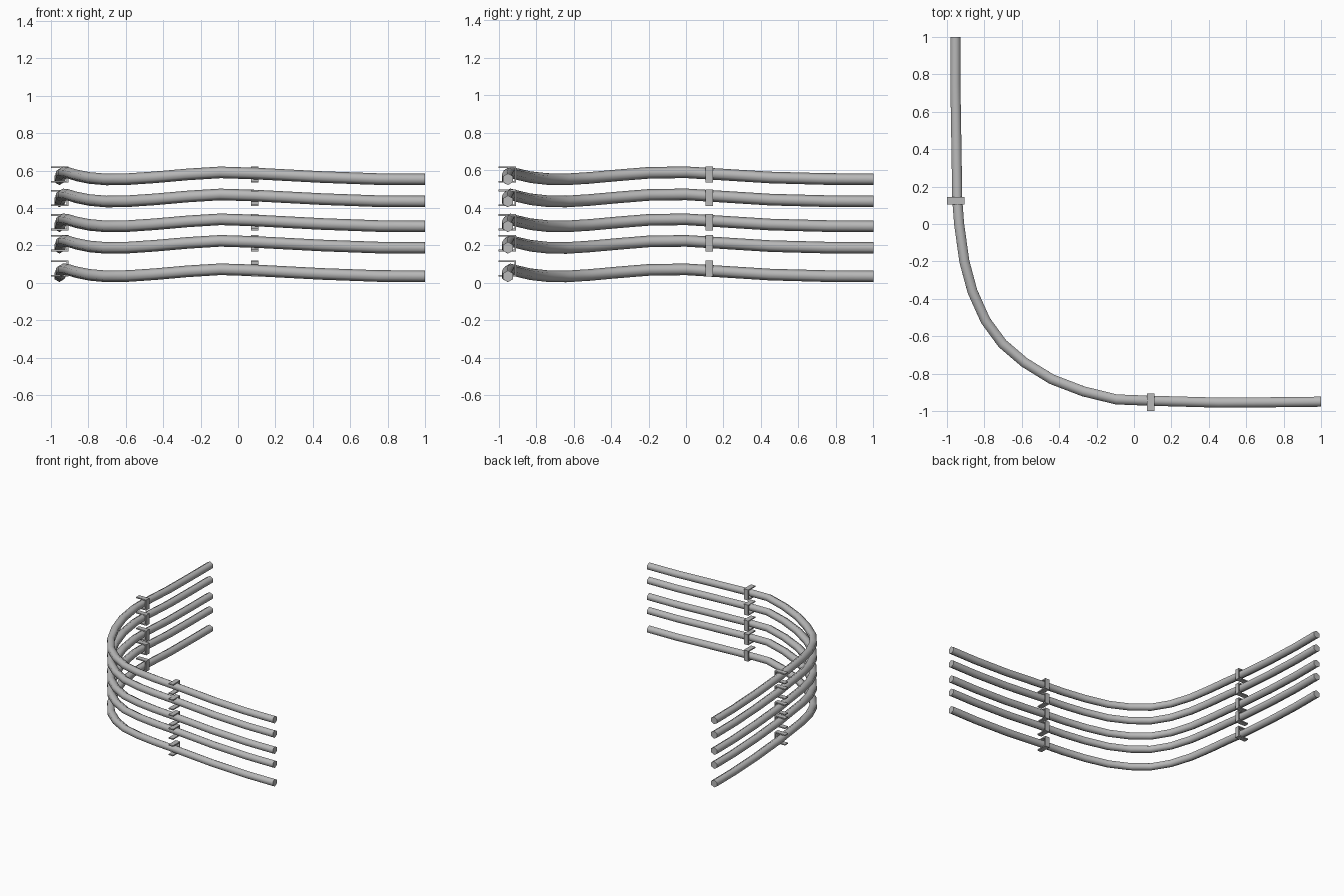
import bpy
import bmesh
from math import cos, sin, tau
from mathutils import Vector

cube = bpy.data.objects.get("Cube")
if cube:
    bpy.data.objects.remove(cube, do_unlink=True)

grey = bpy.data.materials.new("steel grey")
grey.use_nodes = True
COLOUR = (0.48, 0.48, 0.48, 1)
grey.diffuse_color = COLOUR
grey.node_tree.nodes["Principled BSDF"].inputs["Base Color"].default_value = COLOUR

RADIUS = 0.031
SIDES = 6
# Bend centreline of the lowest pipe
PATH = [Vector(p) for p in (
    (-.955, 1, .035), (-.955, .75, .036), (-.95, .45, .044), (-.945, .13, .064),
    (-.935, 0, .072), (-.907, -.2, .069), (-.864, -.36, .056), (-.794, -.516, .042),
    (-.703, -.64, .034), (-.586, -.74, .036), (-.44, -.83, .046), (-.27, -.895, .061),
    (-.094, -.938, .072), (.09, -.945, .066), (.45, -.955, .047), (.75, -.953, .036),
    (1, -.95, .035))]
PIPE_HEIGHTS = (0, .152, .267, .4, .518)
CLIP_HEIGHTS = (.033, .168, .28, .41, .535)


def make_object(name, bm):
    bmesh.ops.recalc_face_normals(bm, faces=bm.faces)
    mesh = bpy.data.meshes.new(name)
    bm.to_mesh(mesh)
    bm.free()
    mesh.materials.append(grey)
    obj = bpy.data.objects.new(name, mesh)
    bpy.context.collection.objects.link(obj)
    return obj


def make_pipe(name, lift):
    """Sweep a six-sided ring along the bend."""
    bm = bmesh.new()
    rings = []
    last = len(PATH) - 1
    for i, point in enumerate(PATH):
        along = PATH[min(i + 1, last)] - PATH[max(i - 1, 0)]
        if i in (0, last):
            along.z = 0
            if i == 0:
                along.x = 0
            else:
                along.y = 0
        along.normalize()
        side = along.cross(Vector((0, 0, 1))).normalized()
        up = side.cross(along)
        centre = point + Vector((0, 0, lift))
        rings.append([bm.verts.new(centre + RADIUS * (up * cos(tau * k / SIDES) + side * sin(tau * k / SIDES)))
                      for k in range(SIDES)])
    for a, b in zip(rings, rings[1:]):
        for k in range(SIDES):
            n = (k + 1) % SIDES
            bm.faces.new((a[k], a[n], b[n], b[k])).smooth = True
    # End caps stay flat
    for ring in (rings[0], rings[-1]):
        bm.faces.new(ring)
        for k in range(SIDES):
            bm.edges.get((ring[k], ring[(k + 1) % SIDES])).smooth = False
    return make_object(name, bm)


def make_clip(name, base, on_left_run):
    """C-shaped clip: inner plate with two arms reaching outward."""
    inner, outer, height, t, half = -.907, -1, .087, .009, .02
    profile = ((outer, 0), (inner, 0), (inner, height), (outer, height),
               (outer, height - t), (inner - t, height - t), (inner - t, t), (outer, t))
    bm = bmesh.new()
    ends = []
    for s in (-half, half):
        if on_left_run:
            ends.append([bm.verts.new((d, .125 + s, base + z)) for d, z in profile])
        else:
            ends.append([bm.verts.new((.09 + s, d, base + z)) for d, z in profile])
    for end in ends:
        bm.faces.new(end)
    n = len(profile)
    for k in range(n):
        m = (k + 1) % n
        bm.faces.new((ends[0][k], ends[0][m], ends[1][m], ends[1][k]))
    return make_object(name, bm)


for number, (lift, base) in enumerate(zip(PIPE_HEIGHTS, CLIP_HEIGHTS), 1):
    make_pipe(f"pipe_{number}", lift)
    make_clip(f"front_clip_{number}", base, False)
    make_clip(f"right_clip_{number}", base, True)
